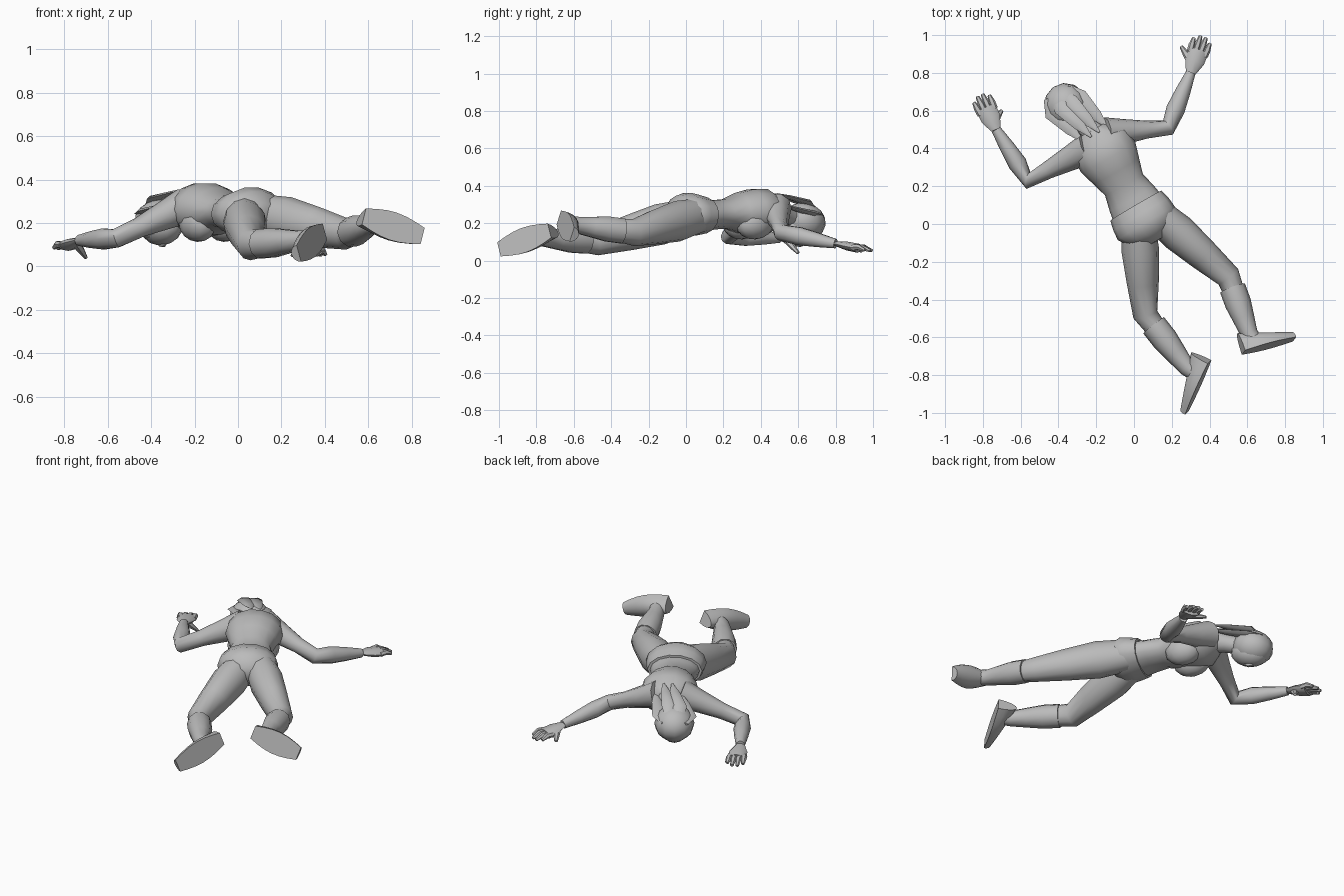
import bpy, bmesh, math
from mathutils import Vector, Matrix

cube = bpy.data.objects.get("Cube")
if cube:
    bpy.data.objects.remove(cube)

UP = Vector((0, 0, 1))
grey = bpy.data.materials.new("plain_grey")
grey.use_nodes = True
grey.diffuse_color = (.5, .5, .5, 1)
shader = grey.node_tree.nodes["Principled BSDF"]
shader.inputs["Base Color"].default_value = grey.diffuse_color


def finish(name, bm):
    bmesh.ops.recalc_face_normals(bm, faces=bm.faces)
    mesh = bpy.data.meshes.new(name)
    bm.to_mesh(mesh)
    bm.free()
    mesh.materials.append(grey)
    obj = bpy.data.objects.new(name, mesh)
    bpy.context.collection.objects.link(obj)
    bpy.ops.object.select_all(action='DESELECT')
    obj.select_set(True)
    bpy.context.view_layer.objects.active = obj
    bpy.ops.object.shade_smooth_by_angle(angle=math.radians(50))


def skin(name, rings):
    """Bridge rings of points and cap both ends."""
    bm = bmesh.new()
    loops = [[bm.verts.new(point) for point in ring] for ring in rings]
    for lower, upper in zip(loops, loops[1:]):
        for i in range(len(lower)):
            bm.faces.new((lower[i - 1], lower[i], upper[i], upper[i - 1]))
    bm.faces.new(loops[0])
    bm.faces.new(loops[-1])
    finish(name, bm)


def limb(name, path, widths, heights, sides=10):
    """Elliptical rings along a path of points."""
    rings = []
    for i, center in enumerate(path):
        ahead = path[min(i + 1, len(path) - 1)]
        behind = path[max(i - 1, 0)]
        tangent = (ahead - behind).normalized()
        side = tangent.cross(UP).normalized()
        top = side.cross(tangent)
        angles = [math.tau * k / sides for k in range(sides)]
        rings.append([center + side * widths[i] * math.cos(a) + top * heights[i] * math.sin(a)
                      for a in angles])
    skin(name, rings)


def tube(name, path, radii, flatness=1, sides=10):
    limb(name, path, radii, [radius * flatness for radius in radii], sides)


def spread(start, end, count):
    """Evenly spaced points from start to end."""
    return [start.lerp(end, i / (count - 1)) for i in range(count)]


def ball(name, center, axis, radii):
    """Ellipsoid with radii given sideways, along the axis and upwards."""
    side = axis.cross(UP).normalized()
    rotation = Matrix((side, axis, side.cross(axis))).transposed().to_4x4()
    bm = bmesh.new()
    bmesh.ops.create_uvsphere(bm, u_segments=12, v_segments=8, radius=1,
                              matrix=Matrix.Translation(center) @ rotation @ Matrix.Diagonal((*radii, 1)))
    finish(name, bm)


def foot(name, heel, toe, ankle):
    """Flat sole with an upper that slopes down towards the toe."""
    along = (toe - heel).normalized()
    rise = ankle - heel
    rise = (rise - along * rise.dot(along)).normalized()
    side = along.cross(rise)
    rings = []
    for i, center in enumerate(spread(heel, toe, 7)):
        width = .04 + .028 * math.sin(math.pi * i / 6)
        height = .11 - .012 * i
        angles = [math.pi * k / 8 for k in range(9)]
        rings.append([center + side * width * math.cos(a) + rise * height * math.sin(a)
                      for a in angles])
    skin(name, rings)


def hand(name, wrist, tip, thumb):
    """Flat palm with four fanned fingers and a thumb."""
    reach = tip - wrist
    side = reach.cross(UP).normalized()
    palm = spread(wrist, wrist + reach * .6, 3)
    tube(name + "_palm", palm, [.027, .052, .055], .45, 8)
    root = wrist + reach * .2
    tube(name + "_thumb", spread(root, thumb, 3), [.025, .02, .01], .8, 6)
    for i in range(4):
        offset = i - 1.5
        base = palm[-1] - reach * .1 + side * offset * .027
        end = tip + side * offset * .03 - reach * .1 * abs(offset)
        middle = base.lerp(end, .5) + UP * .01
        tube(f"{name}_finger_{i + 1}", [base, middle, end], [.018, .018, .01], .9, 6)


# Torso and pelvis, leaning along the spine
belt = Vector((.02, .08, .24))
neck_base = Vector((-.22, .5, .27))
crotch = Vector((.12, -.09, .25))
spine = (neck_base - belt).normalized()
across = spine.cross(UP).normalized()
limb("torso", spread(belt - spine * .02, neck_base, 7),
     [.15, .135, .115, .14, .165, .16, .07], [.09, .08, .08, .11, .125, .12, .06], 14)
limb("pelvis", spread(belt + spine * .02, crotch, 5),
     [.157, .17, .175, .14, .05], [.098, .11, .12, .1, .04], 14)
for label, sign in (("right", -1), ("left", 1)):
    ball(label + "_chest", belt.lerp(neck_base, .6) + across * sign * .07 - UP * .06,
         spine, (.08, .11, .085))

# Joints of each side, posed separately
joints = {
    "right": dict(shoulder=(-.24, .4, .28), elbow=(-.56, .23, .13), wrist=(-.73, .5, .12),
                  tip=(-.82, .69, .08), thumb=(-.7, .6, .04),
                  hip=(.02, .03, .24), knee=(.06, -.48, .1), ankle=(.28, -.76, .12),
                  heel=(.4, -.73, .16), toe=(.28, -1, .06)),
    "left": dict(shoulder=(-.15, .48, .28), elbow=(.18, .51, .15), wrist=(.3, .8, .09),
                 tip=(.37, 1, .05), thumb=(.25, .94, .05),
                 hip=(.1, .07, .24), knee=(.5, -.28, .15), ankle=(.61, -.58, .19),
                 heel=(.58, -.68, .23), toe=(.85, -.61, .14)),
}
for label, pose in joints.items():
    at = {joint: Vector(place) for joint, place in pose.items()}

    # Arm and hand
    upper_arm = spread(at["shoulder"], at["elbow"], 4)
    forearm = spread(at["elbow"], at["wrist"], 4)
    tube(label + "_arm", upper_arm + forearm[1:], [.085, .065, .047, .045, .05, .04, .026])
    hand(label + "_hand", at["wrist"], at["tip"], at["thumb"])

    # Leg, with its end tucked into the boot
    cuff = at["knee"].lerp(at["ankle"], .2)
    inside = at["knee"].lerp(at["ankle"], .3)
    tube(label + "_leg", spread(at["hip"], at["knee"], 4) + [inside],
         [.085, .1, .085, .066, .055], 1.1, 12)

    # Boot shaft and foot
    sole = at["heel"].lerp(at["toe"], .3)
    tube(label + "_boot", spread(cuff, at["ankle"], 4) + [at["ankle"].lerp(sole, .6)],
         [.07, .07, .058, .046, .045])
    foot(label + "_foot", at["heel"], at["toe"], at["ankle"])

# Neck, head and face
head = Vector((-.36, .63, .21))
facing = Vector((-.55, .75, -.2)).normalized()
tube("neck", spread(neck_base - spine * .04, head, 4), [.07, .055, .05, .05])
ball("hair_cap", head, facing, (.115, .12, .1))
ball("face", head - UP * .04 - facing * .02, facing, (.085, .11, .075))
nose = head - UP * .11
tube("nose", spread(nose, nose - facing * .05, 3), [.01, .018, .008], 1, 6)

# Locks falling from the crown to the upper back
for i in range(4):
    offset = i - 1.5
    shift = across * offset
    crown = head + facing * .08 + shift * .04 + UP * .05
    top = head + shift * .055 + UP * (.11 - .03 * offset ** 2)
    end = neck_base - spine * .03 + shift * .05 + UP * (.12 - .06 * abs(offset))
    tube(f"hair_lock_{i + 1}", [crown, top, top.lerp(end, .6), end],
         [.02, .045, .03, .006], .35, 6)
